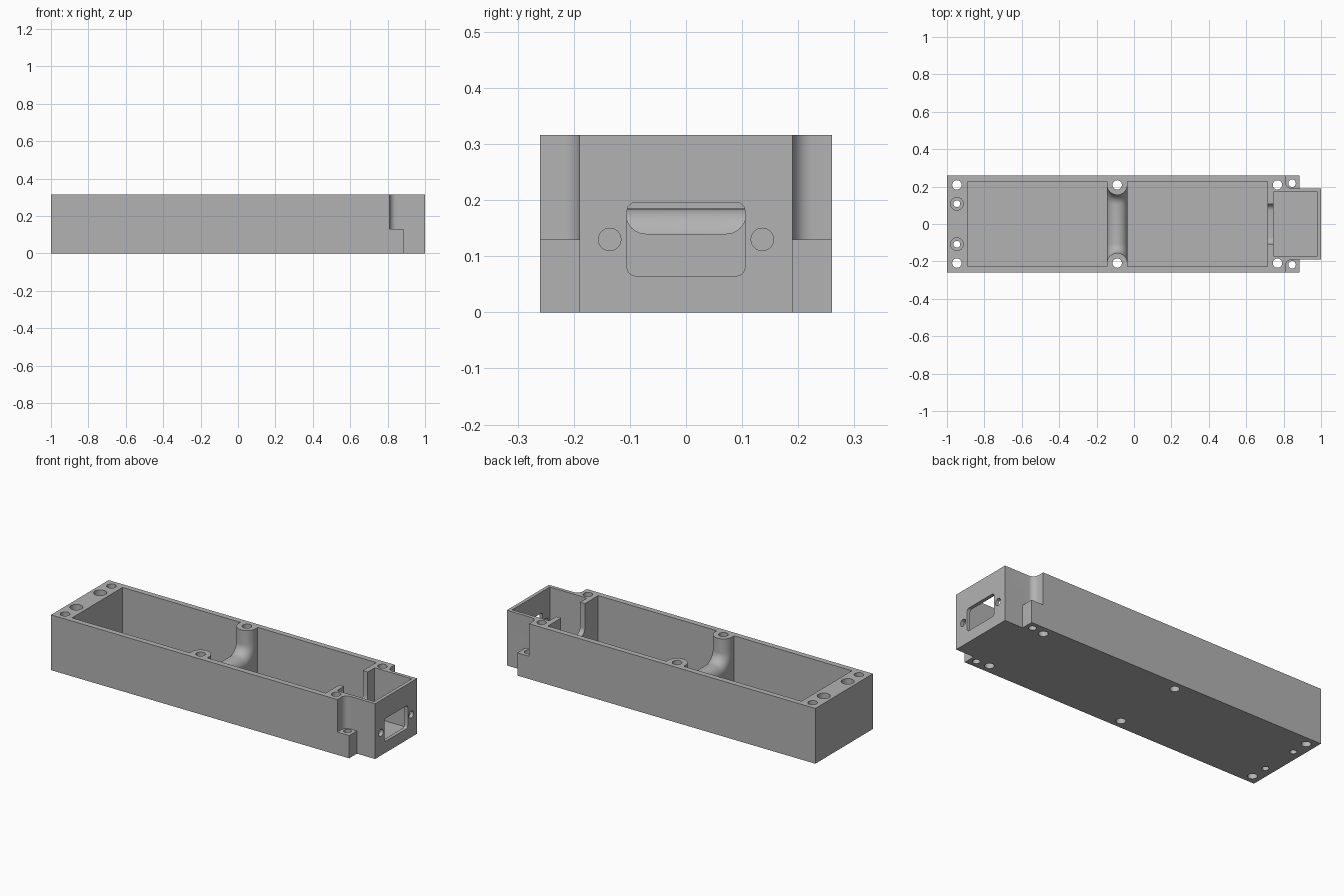
import bpy, bmesh, math
from mathutils import Matrix, Vector

cube = bpy.data.objects.get("Cube")
if cube:
    bpy.data.objects.remove(cube, do_unlink=True)

TOP, HALF_Y, END_Y, FLOOR = 0.316, 0.26, 0.19, 0.03
STEP_Z = 0.13


def finish(bm, name):
    bmesh.ops.remove_doubles(bm, verts=bm.verts, dist=1e-5)
    bmesh.ops.recalc_face_normals(bm, faces=bm.faces)
    mesh = bpy.data.meshes.new(name)
    bm.to_mesh(mesh)
    bm.free()
    obj = bpy.data.objects.new(name, mesh)
    bpy.context.collection.objects.link(obj)
    return obj


def box(name, x, y, z):
    bm = bmesh.new()
    bmesh.ops.create_cube(bm, size=1)
    for v in bm.verts:
        v.co = [lo + (c + 0.5) * (hi - lo) for c, (lo, hi) in zip(v.co, (x, y, z))]
    return finish(bm, name)


def rod(name, centre, radius, length, axis="Z"):
    bm = bmesh.new()
    turn = Matrix.Rotation(math.pi / 2, 4, "Y") if axis == "X" else Matrix()
    bmesh.ops.create_cone(bm, cap_ends=True, segments=32, radius1=radius, radius2=radius,
                          depth=length, matrix=Matrix.Translation(centre) @ turn)
    return finish(bm, name)


def prism(name, points, offset):
    bm = bmesh.new()
    face = bm.faces.new([bm.verts.new(p) for p in points])
    ext = bmesh.ops.extrude_face_region(bm, geom=[face])
    bmesh.ops.translate(bm, vec=offset,
                        verts=[g for g in ext["geom"] if isinstance(g, bmesh.types.BMVert)])
    return finish(bm, name)


def arc(cx, cy, r, start, end, steps=10):
    angles = [math.radians(start + (end - start) * i / steps) for i in range(steps + 1)]
    return [(cx + r * math.cos(a), cy + r * math.sin(a)) for a in angles]


def combine(target, tool, operation="DIFFERENCE"):
    mod = target.modifiers.new("combine", "BOOLEAN")
    mod.operation, mod.solver, mod.object = operation, "EXACT", tool
    bpy.context.view_layer.update()
    result = bpy.data.meshes.new_from_object(
        target.evaluated_get(bpy.context.evaluated_depsgraph_get()))
    target.modifiers.clear()
    target.data = result
    bpy.data.objects.remove(tool, do_unlink=True)


# Outer block
housing = box("housing", (-1, 1), (-HALF_Y, HALF_Y), (0, TOP))

# Stepped corners beside the end compartment, with a rounded inside corner
for s in (-1, 1):
    combine(housing, box("corner_cut", (0.885, 1.1), sorted((s * END_Y, s * 0.4)), (-0.1, 0.2)))
    r = 0.035
    outline = arc(0.81 + r, END_Y + r, r, 180, 270) + [(1.1, END_Y), (1.1, 0.4), (0.81, 0.4)]
    combine(housing, prism("notch_cut", [(x, s * y, STEP_Z) for x, y in outline], (0, 0, 0.4)))

# Main and end compartments
combine(housing, box("main_cavity", (-0.89, 0.715), (-0.228, 0.228), (FLOOR, 0.5)))
combine(housing, box("end_cavity", (0.745, 0.98), (-0.17, 0.17), (FLOOR, 0.5)))

# Rounded pass-through in the dividing wall
r, w, low = 0.036, 0.107, 0.14
outline = (arc(-w + r, low + r, r, 180, 270) + arc(w - r, low + r, r, 270, 360)
           + [(w, 0.5), (-w, 0.5)])
combine(housing, prism("divider_cut", [(0.70, y, z) for y, z in outline], (0.06, 0, 0)))

# Rounded-corner window and screw holes in the end wall
r, w, low, high = 0.015, 0.105, 0.065, 0.196
outline = (arc(w - r, high - r, r, 0, 90, 5) + arc(-w + r, high - r, r, 90, 180, 5)
           + arc(-w + r, low + r, r, 180, 270, 5) + arc(w - r, low + r, r, 270, 360, 5))
combine(housing, prism("window_cut", [(0.95, y, z) for y, z in outline], (0.1, 0, 0)))
for s in (-1, 1):
    combine(housing, rod("end_hole", (1, s * 0.136, 0.13), 0.02, 0.1, "X"))


def make_rib():
    """Half-round rib that bends up into a screw column at both side walls."""
    mid, rad, crest_y, crest_z, bend = -0.09, 0.055, 0.155, 0.185, 0.05
    wall, base = 0.245, 0.015
    cy, cz = crest_y - bend, crest_z + bend
    # Each station: crest point, inward normal, root point
    half = [((crest_y, TOP), (-1, 0), (wall, TOP))]
    for i, (y, z) in enumerate(arc(cy, cz, bend, 0, -90)):
        root = (wall, cz) if i == 0 else (cy, base) if i == 10 else (wall, base)
        half.append(((y, z), ((cy - y) / bend, (cz - z) / bend), root))
    other = [((-p[0], p[1]), (-n[0], n[1]), (-q[0], q[1])) for p, n, q in reversed(half)]
    bm = bmesh.new()
    rings = []
    for p, n, q in half + other:
        ring = [bm.verts.new((mid + rad, *q))]
        for x, h in arc(0, 0, rad, 0, 180, 20):
            ring.append(bm.verts.new((mid + x, p[0] - n[0] * (rad - h), p[1] - n[1] * (rad - h))))
        ring.append(bm.verts.new((mid - rad, *q)))
        rings.append(ring)
    for a, b in zip(rings, rings[1:]):
        for i in range(len(a)):
            j = (i + 1) % len(a)
            bm.faces.new((a[i], a[j], b[j], b[i]))
    bm.faces.new(rings[0])
    bm.faces.new(rings[-1])
    return finish(bm, "middle_rib")


combine(housing, make_rib(), "UNION")

# Vertical screw holes, mirrored front to back
for s in (-1, 1):
    for x, y, radius in ((-0.947, 0.209, 0.025), (-0.09, 0.209, 0.025), (0.767, 0.209, 0.025),
                         (0.845, 0.218, 0.02), (-0.947, 0.108, 0.018)):
        combine(housing, rod("screw_hole", (x, s * y, 0.15), radius, 0.6))
    combine(housing, rod("counterbore", (-0.947, s * 0.108, 0.3), 0.034, 0.4))

# Single grey finish
grey = bpy.data.materials.new("plain_grey")
grey.use_nodes = True
colour = (0.45, 0.45, 0.45, 1)
grey.diffuse_color = colour
grey.node_tree.nodes["Principled BSDF"].inputs["Base Color"].default_value = colour
housing.data.materials.clear()
housing.data.materials.append(grey)
for poly in housing.data.polygons:
    poly.material_index = 0

bpy.ops.object.select_all(action="DESELECT")
housing.select_set(True)
bpy.context.view_layer.objects.active = housing
bpy.ops.object.shade_smooth_by_angle(angle=math.radians(30))
